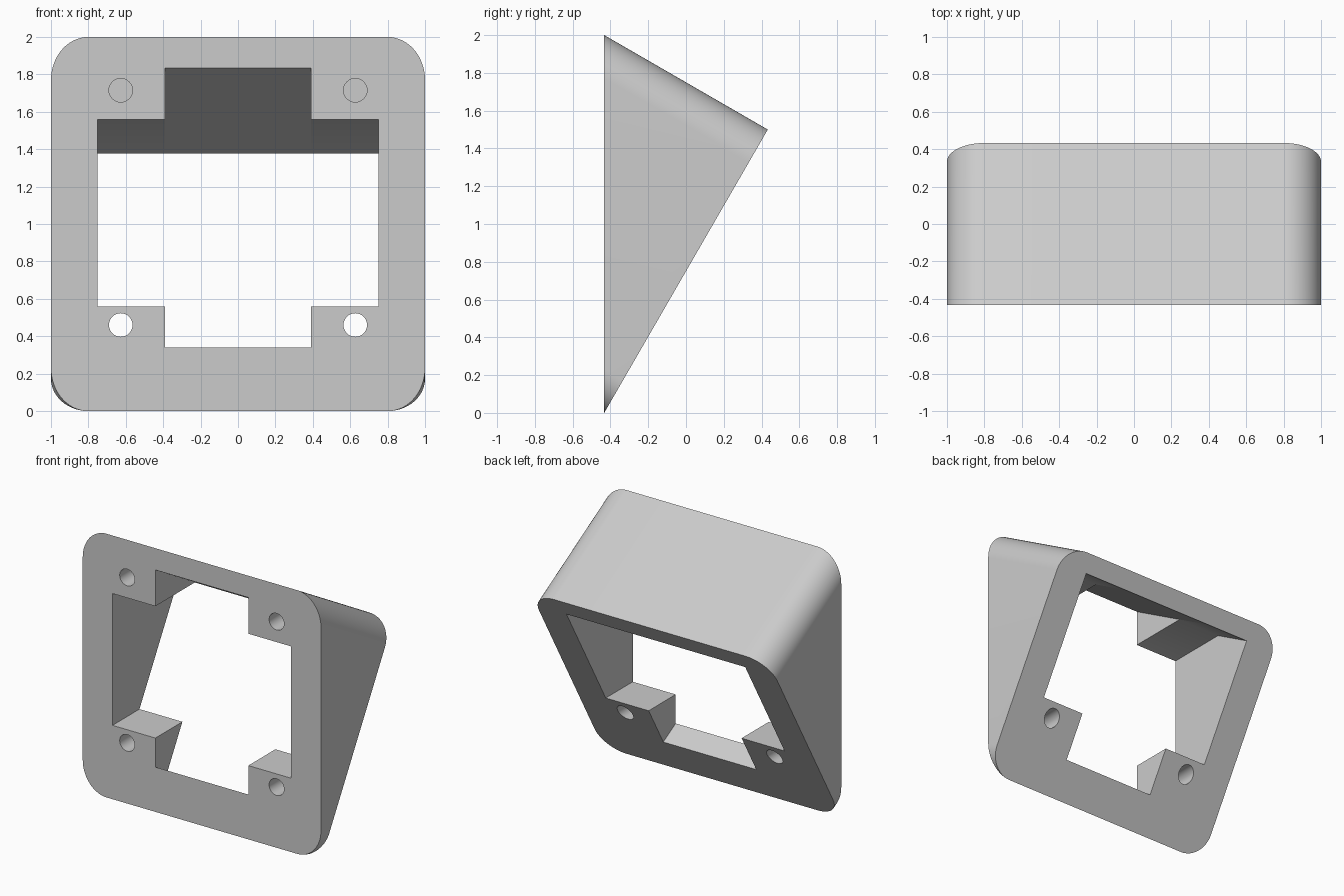
import bpy, bmesh
from math import sin, cos, pi, sqrt, radians
from mathutils import Matrix

if "Cube" in bpy.data.objects:
    bpy.data.objects.remove(bpy.data.objects["Cube"])

C, S = sqrt(3) / 2, 0.5          # cosine and sine of the 30 degree tilt
FRONT = -C / 2                   # y of the upright front face
RADIUS = 0.2

grey = bpy.data.materials.new("light grey")
grey.use_nodes = True
grey.diffuse_color = (0.6, 0.6, 0.6, 1)
grey.node_tree.nodes["Principled BSDF"].inputs["Base Color"].default_value = (0.6, 0.6, 0.6, 1)


def make_object(name, bm):
    bmesh.ops.remove_doubles(bm, verts=bm.verts, dist=1e-5)
    bmesh.ops.recalc_face_normals(bm, faces=bm.faces)
    mesh = bpy.data.meshes.new(name)
    bm.to_mesh(mesh)
    bm.free()
    mesh.materials.append(grey)
    obj = bpy.data.objects.new(name, mesh)
    bpy.context.collection.objects.link(obj)
    return obj


def loft(name, loop_a, loop_b):
    """Solid between two matching loops; edges that coincide are merged."""
    bm = bmesh.new()
    a = [bm.verts.new(p) for p in loop_a]
    b = [bm.verts.new(p) for p in loop_b]
    bm.faces.new(a)
    bm.faces.new(b)
    for i in range(len(a)):
        j = (i + 1) % len(a)
        bm.faces.new((a[i], a[j], b[j], b[i]))
    bmesh.ops.dissolve_degenerate(bm, edges=bm.edges, dist=1e-5)
    return make_object(name, bm)


def side_prism(name, half_width, profile):
    """Extrude a (depth, height) profile across x."""
    loops = [[(x, FRONT + d, z) for d, z in profile] for x in (-half_width, half_width)]
    return loft(name, *loops)


def cut(target, cutter):
    cutter.hide_render = True
    mod = target.modifiers.new("cut", 'BOOLEAN')
    mod.operation = 'DIFFERENCE'
    mod.solver = 'EXACT'
    mod.object = cutter
    bpy.context.view_layer.objects.active = target
    bpy.ops.object.modifier_apply(modifier=mod.name)
    bpy.data.objects.remove(cutter)


# Wedge housing: rounded outline on the sloping back, run square to it up to the front
outline = []
corners = [(1, 1), (-1, 1), (-1, 0), (1, 0)]
for k, (sx, top) in enumerate(corners):
    cx = sx * (1 - RADIUS)
    cs = 2 * C - RADIUS if top else RADIUS
    for i in range(17):
        a = (k + i / 16) * pi / 2
        outline.append((cx + RADIUS * cos(a), max(0, cs + RADIUS * sin(a))))
back = [(x, FRONT + s * S, s * C) for x, s in outline]
front = [(x, FRONT, s / C) for x, s in outline]
housing = loft("wedge_housing", front, back)

# Window: tall middle channel along the tilt, wide part with level block faces
SLOPE = S / C
LOW, HIGH, BLOCK_LOW, BLOCK_HIGH = 0.34, 1.835, 0.56, 1.56
REACH = 1.3
meet = (HIGH - BLOCK_HIGH) / SLOPE
end = HIGH - REACH * SLOPE
cut(housing, side_prism("channel_cutter", 0.39, [
    (-0.1, LOW + 0.1 * SLOPE), (REACH, LOW - REACH * SLOPE),
    (REACH, end), (-0.1, HIGH + 0.1 * SLOPE)]))
cut(housing, side_prism("wide_cutter", 0.75, [
    (-0.1, BLOCK_LOW), (REACH, BLOCK_LOW), (REACH, end + 0.0),
    (meet, BLOCK_HIGH), (-0.1, BLOCK_HIGH)]
    if end > BLOCK_LOW else [
    (-0.1, BLOCK_LOW), (1.1, BLOCK_LOW), (1.1, HIGH - 1.1 * SLOPE),
    (meet, BLOCK_HIGH), (-0.1, BLOCK_HIGH)]))

# Four screw holes: the lower pair breaks through, the upper pair is blind
DEPTH = 0.34
for sx in (-1, 1):
    for z in (0.46, 1.715):
        bm = bmesh.new()
        bmesh.ops.create_cone(
            bm, cap_ends=True, segments=32, radius1=0.063, radius2=0.063, depth=DEPTH + 0.1,
            matrix=Matrix.Translation((sx * 0.627, FRONT + (DEPTH - 0.1) / 2, z))
            @ Matrix.Rotation(radians(90), 4, 'X'))
        cut(housing, make_object("hole_cutter", bm))

# Smooth the rounded sides and holes, keep the edges crisp
bpy.ops.object.select_all(action='DESELECT')
housing.select_set(True)
bpy.context.view_layer.objects.active = housing
bpy.ops.object.shade_smooth_by_angle(angle=radians(30))
